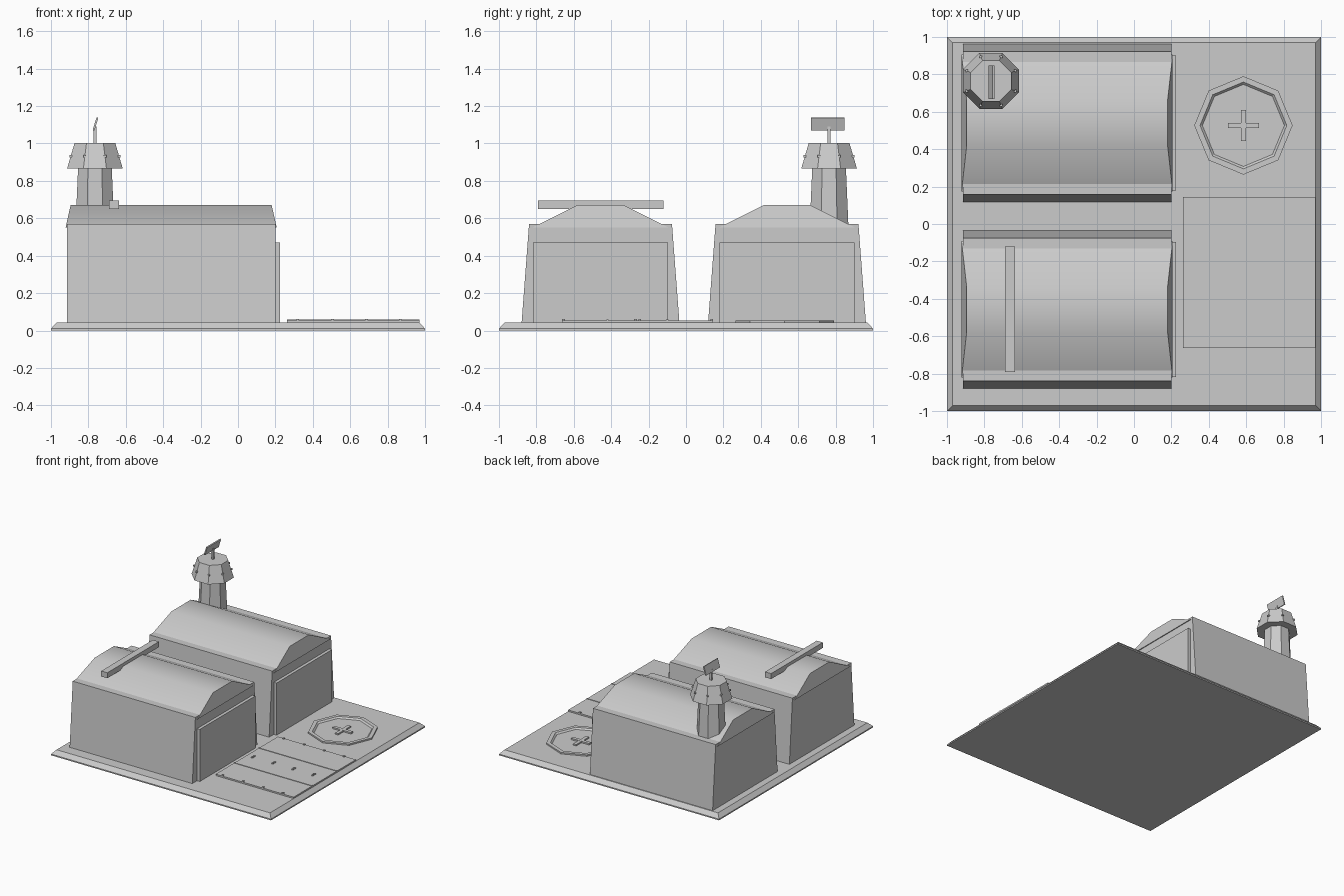
import bpy, bmesh, math
from mathutils import Matrix

if "Cube" in bpy.data.objects:
    bpy.data.objects.remove(bpy.data.objects["Cube"])

grey = bpy.data.materials.new("concrete grey")
grey.diffuse_color = (0.6, 0.6, 0.6, 1)
grey.use_nodes = True
grey.node_tree.nodes["Principled BSDF"].inputs["Base Color"].default_value = grey.diffuse_color


def finish(name, bm):
    bmesh.ops.recalc_face_normals(bm, faces=bm.faces)
    me = bpy.data.meshes.new(name)
    bm.to_mesh(me)
    bm.free()
    me.materials.append(grey)
    ob = bpy.data.objects.new(name, me)
    bpy.context.collection.objects.link(ob)
    return ob


def loft(name, rings, closed=False):
    """Skin equal-sized rings of points; cap the ends, or join last to first."""
    bm = bmesh.new()
    vs = [[bm.verts.new(p) for p in r] for r in rings]
    n = len(vs[0])
    pairs = list(zip(vs, vs[1:])) + ([(vs[-1], vs[0])] if closed else [])
    for a, b in pairs:
        for i in range(n):
            j = (i + 1) % n
            bm.faces.new((a[i], a[j], b[j], b[i]))
    if not closed:
        bm.faces.new(vs[0])
        bm.faces.new(vs[-1])
    return finish(name, bm)


def rect(x0, x1, y0, y1, z):
    return [(x0, y0, z), (x1, y0, z), (x1, y1, z), (x0, y1, z)]


def box(name, x0, x1, y0, y1, z0, z1):
    return loft(name, [rect(x0, x1, y0, y1, z0), rect(x0, x1, y0, y1, z1)])


def octagon(cx, cy, r, z, turn=0.0):
    return [(cx + r * math.cos(turn + i * math.pi / 4),
             cy + r * math.sin(turn + i * math.pi / 4), z) for i in range(8)]


# Base slab with bevelled rim
loft("base_slab", [rect(-1, 1, -1, 1, 0), rect(-1, 1, -1, 1, 0.01),
                   rect(-0.97, 0.97, -0.97, 0.97, 0.042)])

# Two hangars: tapered walls, arched roof with leaning ends, door
for label, cy in (("front", -0.457), ("rear", 0.54)):
    loft(label + "_hangar_walls", [rect(-0.915, 0.2, cy - 0.422, cy + 0.422, 0.04),
                                   rect(-0.915, 0.2, cy - 0.382, cy + 0.382, 0.57)])
    arch = [(-0.365, 0.55), (-0.125, 0.67), (0.125, 0.67), (0.365, 0.55)]
    lean = lambda z: (z - 0.55) / 0.12 * 0.027
    roof = loft(label + "_hangar_roof",
                [[(-0.922 + lean(z), cy + y, z) for y, z in arch],
                 [(0.207 - lean(z), cy + y, z) for y, z in arch]])
    bpy.context.view_layer.objects.active = roof
    roof.select_set(True)
    bpy.ops.object.shade_smooth_by_angle(angle=math.radians(35))
    roof.select_set(False)
    box(label + "_hangar_door", 0.19, 0.225, cy - 0.36, cy + 0.36, 0.04, 0.47)

# Beam across the front roof
box("roof_beam", -0.69, -0.635, -0.79, -0.12, 0.65, 0.695)

# Control tower
TX, TY, T = -0.765, 0.765, math.pi / 8
K = 1 / math.cos(T)
loft("tower_shaft", [octagon(TX, TY, 0.106 * K, 0.5, T),
                     octagon(TX, TY, 0.09 * K, 0.87, T)])
loft("tower_cabin", [octagon(TX, TY, 0.149 * K, 0.865, T),
                     octagon(TX, TY, 0.109 * K, 1.002, T)])
box("antenna_mast", TX - 0.008, TX + 0.008, TY - 0.008, TY + 0.008, 1.0, 1.09)
dish = box("antenna_panel", -0.005, 0.005, -0.09, 0.09, -0.036, 0.036)
dish.data.transform(Matrix.Translation((-0.762, 0.757, 1.104))
                    @ Matrix.Rotation(math.radians(17), 4, 'Y'))
for i, (x, y, z) in enumerate(octagon(TX, TY, 0.13 * K, 0.932, T)):
    box(f"cabin_lamp_{i}", x - 0.007, x + 0.007, y - 0.007, y + 0.007, z - 0.006, z + 0.006)

# Helicopter pad: raised ring and cross
PX, PY = 0.585, 0.527
loft("pad_ring", [octagon(PX, PY, 0.263, 0.038), octagon(PX, PY, 0.263, 0.054),
                  octagon(PX, PY, 0.232, 0.054), octagon(PX, PY, 0.215, 0.038)], closed=True)
box("pad_cross_long", PX - 0.083, PX + 0.083, PY - 0.014, PY + 0.014, 0.038, 0.054)
box("pad_cross_short", PX - 0.014, PX + 0.014, PY - 0.083, PY + 0.083, 0.038, 0.053)

# Landing deck with ribs and studs
box("landing_deck", 0.262, 0.97, -0.663, 0.145, 0.038, 0.054)
for i, y in enumerate((-0.42, -0.1)):
    box(f"deck_rib_{i}", 0.262, 0.97, y - 0.006, y + 0.006, 0.05, 0.058)
for i, x in enumerate((0.32, 0.505, 0.687, 0.868)):
    for j, y in enumerate((-0.655, -0.27, -0.247, 0.137)):
        box(f"deck_stud_{i}_{j}", x - 0.007, x + 0.007, y - 0.007, y + 0.007, 0.05, 0.062)
